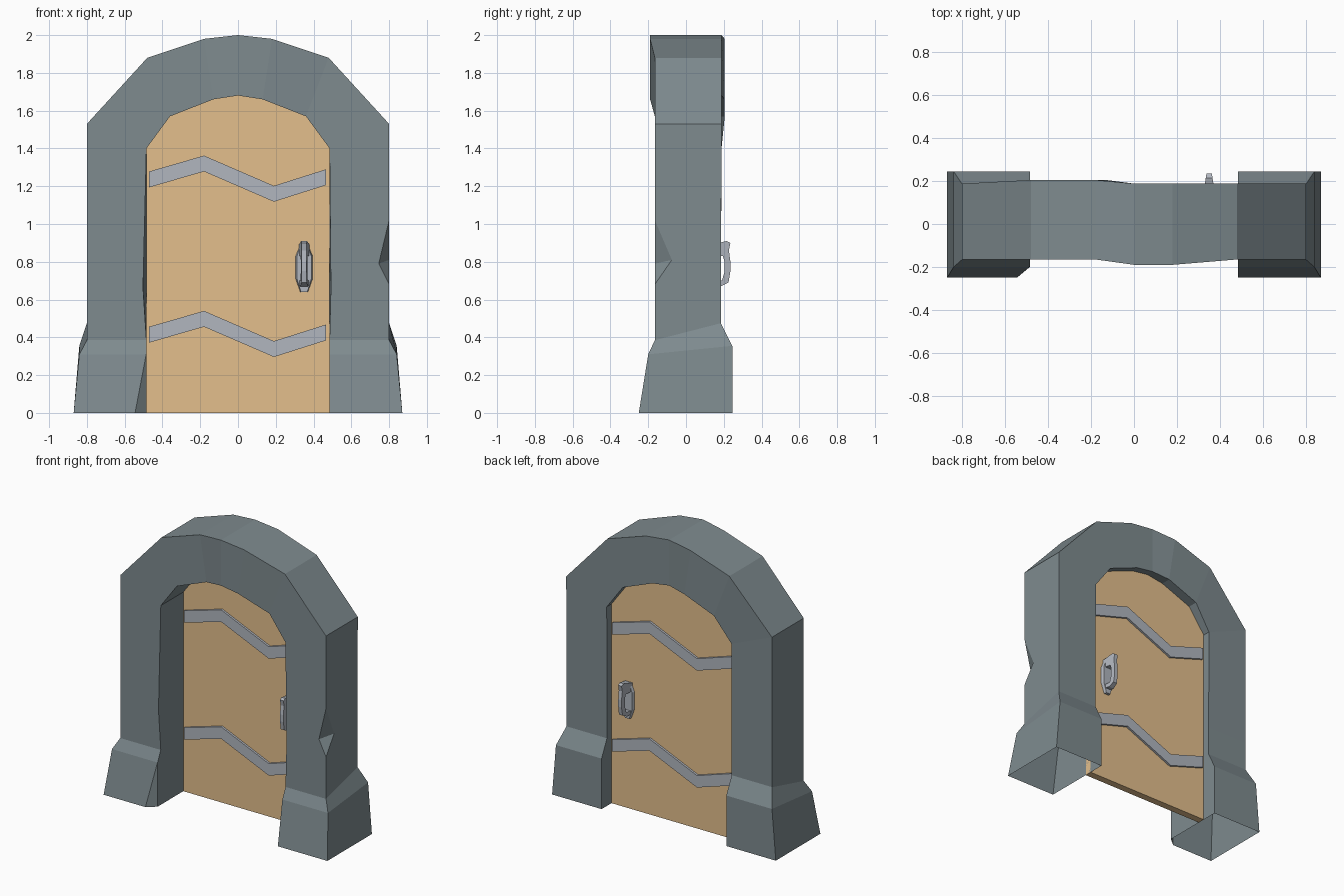
import bpy, bmesh
from mathutils import Vector

if "Cube" in bpy.data.objects:
    bpy.data.objects.remove(bpy.data.objects["Cube"])


def material(name, r, g, b):
    m = bpy.data.materials.new(name)
    m.diffuse_color = (r, g, b, 1)
    m.use_nodes = True
    m.node_tree.nodes["Principled BSDF"].inputs["Base Color"].default_value = m.diffuse_color
    return m


wood = material("wood", .77, .52, .265)
stone = material("stone", .21, .258, .275)
metal = material("metal", .44, .47, .52)


def finish(name, bm, mat=None):
    bmesh.ops.recalc_face_normals(bm, faces=bm.faces)
    me = bpy.data.meshes.new(name)
    bm.to_mesh(me)
    bm.free()
    ob = bpy.data.objects.new(name, me)
    bpy.context.collection.objects.link(ob)
    if mat:
        me.materials.append(mat)
    return ob


def prism(name, pts, a, b, place, mat):
    """Extrude a flat outline between depths a and b; place maps (u, v, depth) to xyz."""
    bm = bmesh.new()
    n = len(pts)
    lo = [bm.verts.new(place(u, v, a)) for u, v in pts]
    hi = [bm.verts.new(place(u, v, b)) for u, v in pts]
    bm.faces.new(lo)
    bm.faces.new(hi)
    for i in range(n):
        j = (i + 1) % n
        bm.faces.new((lo[i], lo[j], hi[j], hi[i]))
    return finish(name, bm, mat)


def cutter(name, pts):
    bm = bmesh.new()
    for p in pts:
        bm.verts.new(p)
    bmesh.ops.convex_hull(bm, input=bm.verts)
    ob = finish(name, bm, stone)
    ob.hide_render = True
    return ob


def spread(pts, f):
    c = sum(pts, Vector()) / len(pts)
    return [c + (p - c) * f for p in pts]


# Stone arch: four-cornered rings from left foot, over the top, to right foot
# post: outer x, y front, y back, z front, z back
post = [(.87, -.25, .245, 0, 0), (.84, -.20, .245, .31, .355),
        (.80, -.165, .185, .385, .475), (.80, -.165, .185, .66, .68)]
# curve: outer x, outer z, inner x, inner z, y front, y back
curve = [(-.80, 1.53, -.485, 1.40, -.165, .188), (-.48, 1.88, -.36, 1.57, -.165, .205),
         (-.18, 1.98, -.13, 1.66, -.165, .205), (0, 2.0, 0, 1.68, -.19, .188),
         (.18, 1.98, .13, 1.66, -.19, .188), (.48, 1.88, .36, 1.57, -.165, .188),
         (.80, 1.53, .485, 1.40, -.165, .188)]


def post_ring(s, p, worn):
    x, yf, yb, zf, zb = p
    return [(s * x, yf, zf), (s * worn, yf, zf), (s * .485, yb, zb), (s * x, yb, zb)]


def wear(i, w):
    return w if i == 3 else .485


rings = [post_ring(-1, p, wear(i, .503)) for i, p in enumerate(post)]
rings += [[(xo, yf, zo), (xi, yf, zi), (xi, yb, zi), (xo, yb, zo)]
          for xo, zo, xi, zi, yf, yb in curve]
rings += [post_ring(1, p, wear(i, .492)) for i, p in reversed(list(enumerate(post)))]

bm = bmesh.new()
vr = [[bm.verts.new(c) for c in r] for r in rings]
for r0, r1 in zip(vr, vr[1:]):
    for k in range(4):
        j = (k + 1) % 4
        bm.faces.new((r0[k], r0[j], r1[j], r1[k]))
bm.faces.new(vr[0])
bm.faces.new(vr[-1])
arch = finish("stone_arch", bm, stone)

# Chips: a notch in the right post and a broken corner on the left foot
A, B = Vector((.80, -.165, 1.02)), Vector((.80, -.075, .81))
C, D = Vector((.80, -.165, .68)), Vector((.745, -.165, .79))
M = (B + D) / 2
notch = [M + (p - M) * 1.5 for p in (A, B, C, D)]
corner = spread([Vector((-.545, -.25, 0)), Vector((-.485, -.20, 0)),
                 Vector((-.485, -.199, .315))], 2) + [Vector((-.4, -.38, -.2))]
bpy.context.view_layer.objects.active = arch
for nm, pts in (("post_notch_cutter", notch), ("foot_chip_cutter", corner)):
    cut = cutter(nm, pts)
    mod = arch.modifiers.new(nm, 'BOOLEAN')
    mod.operation = 'DIFFERENCE'
    mod.solver = 'EXACT'
    mod.object = cut
    bpy.ops.object.modifier_apply(modifier=nm)
    bpy.data.objects.remove(cut)

# Feet are open underneath
bm = bmesh.new()
bm.from_mesh(arch.data)
under = [f for f in bm.faces if all(v.co.z < 1e-4 for v in f.verts)]
bmesh.ops.delete(bm, geom=under, context='FACES')
bm.to_mesh(arch.data)
bm.free()

# Door panel fills the opening near the back
FRONT, BACK = .085, .135
outline = [(-.485, 0)] + [(c[2], c[3]) for c in curve] + [(.485, 0)]
prism("door_panel", outline, FRONT, BACK, lambda u, v, d: (u, d, v), wood)

# Zigzag straps and pull handles, on both faces of the door
zig = [(-.47, 1.236), (-.18, 1.32), (.19, 1.16), (.467, 1.248)]
plate = [(.02, .89), (.045, .83), (.045, .71), (.02, .64),
         (-.02, .64), (-.045, .71), (-.045, .83), (-.02, .89)]
grip = [(0, .89), (.08, .91), (.1, .90), (.092, .86), (.1, .80), (.1, .75),
        (.09, .69), (.05, .67), (0, .675), (0, .70), (.055, .70),
        (.07, .75), (.07, .80), (.06, .83), (0, .83)]
for side, s, y in (("front", -1, FRONT), ("back", 1, BACK)):
    for level, dz in (("upper", 0), ("lower", -.822)):
        top = [(u * -s, v + dz + .042) for u, v in zig]
        low = [(u * -s, v + dz - .042) for u, v in reversed(zig)]
        prism(f"{side}_{level}_strap", top + low, 0, .015,
              lambda u, v, d: (u, y + s * d, v), metal)
    # plate and grip narrow away from the door
    prism(f"{side}_handle_plate", plate, 0, .02,
          lambda u, v, d: (.35 + u * (1 - 8 * d), y + s * d, v), metal)
    prism(f"{side}_handle_grip", grip, -.028, .028,
          lambda u, v, d: (.35 + d * (1 - 5.5 * u), y + s * u, v), metal)
